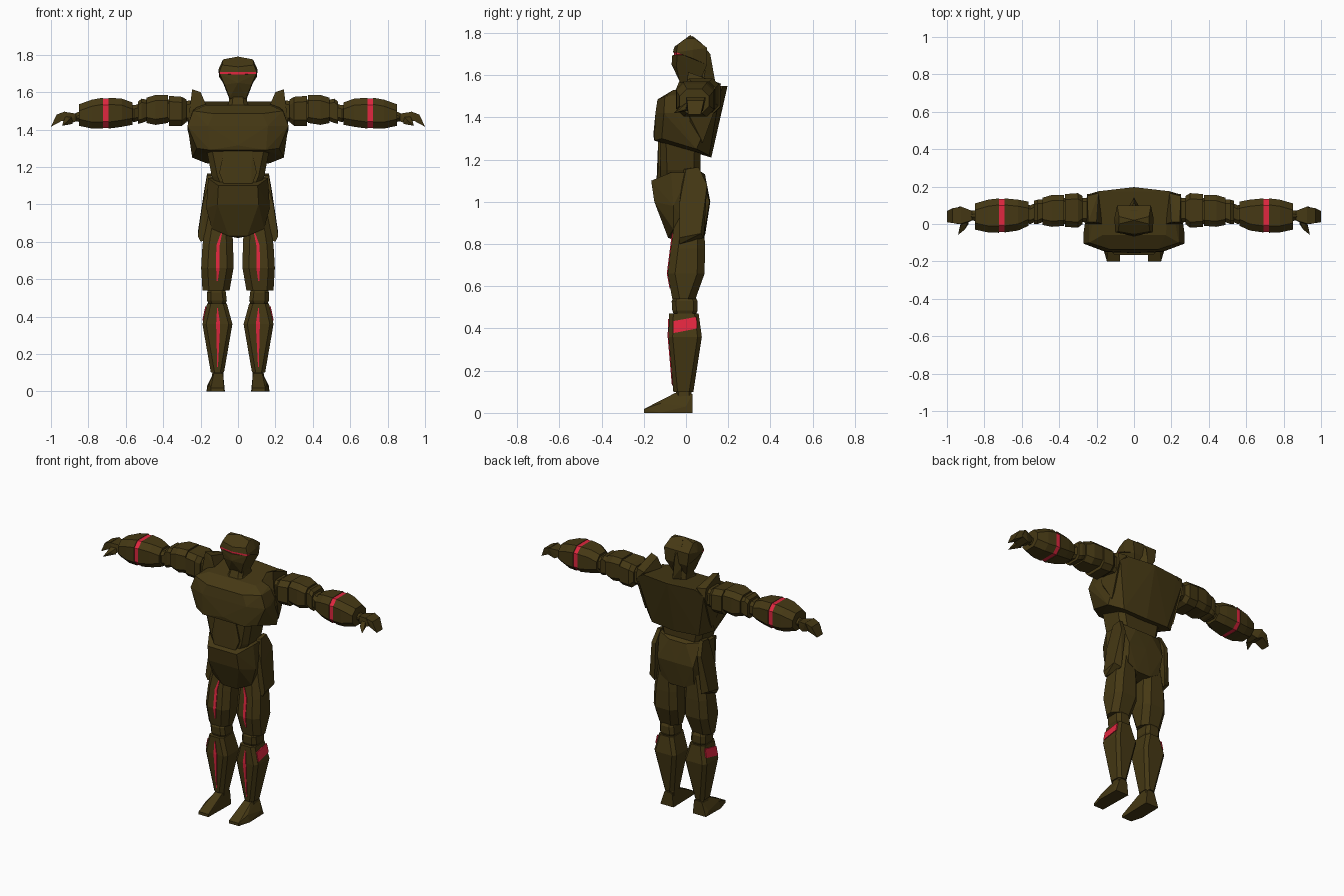
import bpy, bmesh

def material(name, rgb):
    m = bpy.data.materials.new(name)
    m.diffuse_color = (*rgb, 1)
    return m

OLIVE = material("dark olive", (0.060, 0.040, 0.007))
RED = material("signal red", (0.75, 0.02, 0.05))

def finish(name, bm, mat):
    bmesh.ops.recalc_face_normals(bm, faces=bm.faces)
    me = bpy.data.meshes.new(name)
    bm.to_mesh(me)
    bm.free()
    me.materials.append(mat)
    bpy.context.collection.objects.link(bpy.data.objects.new(name, me))

def hull(name, pts, mat=OLIVE, both=False):
    """Faceted convex part; both=True adds the mirrored points."""
    bm = bmesh.new()
    pts = set(pts) | ({(-x, y, z) for x, y, z in pts} if both else set())
    for p in sorted(pts):
        bm.verts.new(p)
    res = bmesh.ops.convex_hull(bm, input=bm.verts)
    loose = [v for v in bm.verts if not v.link_faces]
    bmesh.ops.delete(bm, geom=loose, context='VERTS')
    bmesh.ops.dissolve_limit(bm, angle_limit=0.01, verts=bm.verts, edges=bm.edges)
    finish(name, bm, mat)

def loft(name, axis, sections, c=0.02, mat=OLIVE, side=1):
    """Skin chamfered rectangles (pos, a0, a1, b0, b1) along x or z."""
    bm = bmesh.new()
    rings = []
    for p, a0, a1, b0, b1 in sections:
        if c:
            ring = [(a0 + c, b0), (a1 - c, b0), (a1, b0 + c), (a1, b1 - c),
                    (a1 - c, b1), (a0 + c, b1), (a0, b1 - c), (a0, b0 + c)]
        else:
            ring = [(a0, b0), (a1, b0), (a1, b1), (a0, b1)]
        co = [(p, a, b) if axis == 'x' else (a, b, p) for a, b in ring]
        rings.append([bm.verts.new((side * x, y, z)) for x, y, z in co])
    n = len(rings[0])
    for r, s in zip(rings, rings[1:]):
        for i in range(n):
            bm.faces.new((r[i], r[(i + 1) % n], s[(i + 1) % n], s[i]))
    bm.faces.new(rings[0])
    bm.faces.new(rings[-1])
    finish(name, bm, mat)

# Head: helmet, visor, face, rear crest, neck
hull("helmet", [(0.10, -0.045, 1.708), (0.105, 0.03, 1.72), (0.085, -0.04, 1.745), (0.08, 0.0, 1.775),
                (0.0, 0.02, 1.79), (0.08, 0.04, 1.775), (0.09, 0.10, 1.73), (0.08, 0.10, 1.65),
                (0.10, 0.03, 1.68), (0.0, -0.062, 1.708), (0.0, -0.055, 1.735)], both=True)
hull("visor", [(0.100, -0.044, 1.71), (0.100, -0.044, 1.697), (0.0, -0.058, 1.708), (0.0, -0.058, 1.694),
               (0.100, -0.005, 1.71), (0.100, -0.005, 1.697)], RED, True)
hull("face", [(0.097, -0.042, 1.697), (0.0, -0.066, 1.694), (0.0, -0.068, 1.65), (0.072, -0.045, 1.64),
              (0.045, -0.03, 1.57), (0.035, -0.015, 1.55), (0.045, 0.06, 1.56), (0.08, 0.10, 1.65),
              (0.095, 0.05, 1.697)], both=True)
hull("rear_crest", [(0.0, 0.03, 1.787), (0.02, 0.07, 1.755), (0.0, 0.115, 1.70), (0.03, 0.09, 1.62),
                    (0.0, 0.14, 1.56), (0.03, 0.08, 1.54)], both=True)
loft("neck", 'z', [(1.48, -0.085, 0.085, -0.07, 0.12), (1.54, -0.05, 0.05, -0.045, 0.09),
                   (1.60, -0.045, 0.045, -0.02, 0.08)])

# Torso
hull("chest", [(0.13, -0.135, 1.485), (0.05, -0.06, 1.53), (0.17, -0.06, 1.53), (0.24, -0.10, 1.50),
               (0.27, -0.105, 1.42), (0.27, -0.05, 1.42), (0.22, -0.115, 1.30), (0.15, -0.15, 1.29),
               (0.0, -0.155, 1.315), (0.16, -0.145, 1.42), (0.245, 0.05, 1.25), (0.24, 0.16, 1.51),
               (0.19, 0.175, 1.55), (0.0, 0.197, 1.55), (0.17, 0.11, 1.22), (0.0, 0.12, 1.21),
               (0.08, 0.05, 1.53)], both=True)
loft("abdomen", 'z', [(1.08, -0.11, 0.11, -0.12, 0.06), (1.15, -0.14, 0.14, -0.12, 0.068),
                      (1.30, -0.17, 0.17, -0.125, 0.07)], 0.03)
hull("abdomen_plate", [(0.075, -0.132, 1.29), (0.10, -0.13, 1.17), (0.07, -0.14, 1.09),
                       (0.075, -0.1, 1.29), (0.10, -0.1, 1.17), (0.07, -0.1, 1.09)], both=True)

# Pelvis: front guard and seat
hull("pelvis_front", [(0.105, -0.165, 1.10), (0.16, -0.07, 1.14), (0.11, -0.15, 1.0), (0.17, -0.06, 0.98),
                      (0.14, -0.06, 0.87), (0.05, -0.085, 0.83), (0.0, -0.06, 0.82), (0.0, 0.0, 0.82),
                      (0.14, 0.02, 0.88), (0.16, 0.02, 1.14)], both=True)
hull("pelvis_back", [(0.15, 0.0, 1.15), (0.15, 0.06, 1.15), (0.06, 0.09, 1.13), (0.13, 0.112, 1.0),
                     (0.0, 0.115, 1.0), (0.05, 0.09, 0.84), (0.12, 0.09, 0.88), (0.16, 0.02, 0.9),
                     (0.03, 0.0, 0.83)], both=True)

# Limbs, one set per side
for side, tag in ((1, "right"), (-1, "left")):
    def L(name, axis, sections, c=0.02, mat=OLIVE):
        loft(f"{tag}_{name}", axis, sections, c, mat, side)

    def H(name, pts, mat=OLIVE):
        hull(f"{tag}_{name}", [(side * x, y, z) for x, y, z in pts], mat)

    # Shoulder fin
    H("shoulder_fin", [(0.17, 0.0, 1.53), (0.20, 0.01, 1.60), (0.245, 0.01, 1.615), (0.19, 0.165, 1.56),
                       (0.25, 0.15, 1.565), (0.26, 0.0, 1.50), (0.25, 0.16, 1.50), (0.24, 0.08, 1.28),
                       (0.27, 0.02, 1.40), (0.19, 0.02, 1.28)])
    # Upper arm blocks and elbow
    L("shoulder_joint", 'x', [(0.22, 0.01, 0.14, 1.43, 1.56), (0.30, 0.01, 0.14, 1.45, 1.55)])
    L("deltoid", 'x', [(0.275, 0.0, 0.15, 1.44, 1.56), (0.30, -0.02, 0.165, 1.42, 1.575),
                       (0.37, -0.015, 0.16, 1.42, 1.58)], 0.03)
    L("biceps", 'x', [(0.375, -0.01, 0.155, 1.435, 1.585), (0.44, -0.015, 0.155, 1.425, 1.585),
                      (0.49, -0.005, 0.14, 1.435, 1.57)], 0.03)
    L("arm_core", 'x', [(0.36, 0.0, 0.14, 1.44, 1.56), (0.49, 0.01, 0.13, 1.445, 1.56),
                        (0.515, 0.0, 0.13, 1.435, 1.565), (0.535, 0.0, 0.125, 1.43, 1.55)])
    L("elbow", 'x', [(0.52, 0.015, 0.115, 1.45, 1.54), (0.555, 0.0, 0.10, 1.44, 1.53),
                     (0.60, 0.01, 0.11, 1.45, 1.54)])
    # Forearm shells with a coloured band between
    L("forearm_rear", 'x', [(0.565, -0.01, 0.12, 1.425, 1.545), (0.62, -0.035, 0.13, 1.415, 1.565),
                            (0.692, -0.045, 0.137, 1.405, 1.57)], 0.035)
    L("forearm_band", 'x', [(0.685, -0.043, 0.133, 1.408, 1.567), (0.73, -0.043, 0.133, 1.408, 1.567)],
      0.035, RED)
    L("forearm_front", 'x', [(0.722, -0.047, 0.137, 1.405, 1.57), (0.78, -0.045, 0.13, 1.405, 1.56),
                             (0.85, -0.03, 0.11, 1.42, 1.535)], 0.035)
    # Hand, curled fingers and thumb
    L("wrist", 'x', [(0.84, 0.015, 0.075, 1.44, 1.50), (0.875, 0.02, 0.07, 1.445, 1.485)])
    H("palm", [(0.865, 0.02, 1.445), (0.865, 0.07, 1.445), (0.865, 0.02, 1.485), (0.865, 0.07, 1.485),
               (0.93, 0.0, 1.495), (0.93, 0.095, 1.495), (0.95, 0.0, 1.45), (0.95, 0.085, 1.45),
               (0.90, 0.0, 1.43), (0.90, 0.08, 1.43)])
    H("fingers", [(0.925, 0.0, 1.497), (0.925, 0.09, 1.497), (0.97, 0.005, 1.48), (0.97, 0.085, 1.48),
                  (1.0, 0.01, 1.415), (1.0, 0.07, 1.415), (0.935, 0.005, 1.45), (0.935, 0.085, 1.45)])
    H("thumb", [(0.885, 0.02, 1.47), (0.92, 0.01, 1.475), (0.885, 0.0, 1.43), (0.925, 0.01, 1.44),
                (0.905, -0.03, 1.45), (0.935, -0.03, 1.44), (0.94, -0.058, 1.42)])
    # Hip side guard
    H("hip_guard", [(0.14, -0.01, 1.155), (0.165, 0.0, 1.155), (0.165, 0.06, 1.165), (0.14, 0.06, 1.165),
                    (0.18, 0.10, 1.08), (0.15, 0.10, 1.08), (0.215, -0.03, 0.83), (0.215, 0.07, 0.85),
                    (0.17, -0.03, 0.81), (0.17, 0.085, 0.83), (0.20, -0.03, 0.80), (0.19, -0.03, 1.0)])
    # Thigh with front stripe
    L("thigh", 'z', [(0.54, 0.045, 0.19, -0.065, 0.045), (0.66, 0.024, 0.197, -0.087, 0.088),
                     (0.78, 0.026, 0.19, -0.072, 0.09), (0.94, 0.035, 0.165, -0.05, 0.085)], 0.035)
    L("thigh_stripe", 'z', [(0.59, 0.108, 0.114, -0.078, -0.07), (0.66, 0.098, 0.117, -0.091, -0.083),
                            (0.78, 0.098, 0.116, -0.076, -0.068), (0.85, 0.084, 0.09, -0.067, -0.059)],
      0, RED)
    # Knee
    L("knee", 'z', [(0.46, 0.07, 0.155, -0.055, 0.045), (0.485, 0.06, 0.165, -0.065, 0.055),
                    (0.53, 0.065, 0.165, -0.068, 0.055), (0.56, 0.075, 0.155, -0.05, 0.04)])
    # Shin with front stripe and outer panel
    L("shin", 'z', [(0.10, 0.075, 0.145, -0.06, 0.035), (0.36, 0.03, 0.19, -0.083, 0.075),
                    (0.47, 0.06, 0.165, -0.08, 0.06)])
    L("shin_stripe", 'z', [(0.13, 0.107, 0.111, -0.067, -0.059), (0.36, 0.095, 0.117, -0.087, -0.079),
                           (0.445, 0.108, 0.112, -0.085, -0.077)], 0, RED)
    H("shin_panel", [(x + d, y, z) for d in (-0.004, 0.004) for x, y, z in
                     ((0.187, -0.06, 0.378), (0.182, 0.053, 0.40), (0.171, 0.05, 0.455),
                      (0.175, -0.06, 0.435))], RED)
    # Ankle and foot
    L("ankle", 'z', [(0.03, 0.075, 0.145, -0.05, 0.03), (0.12, 0.08, 0.135, -0.045, 0.025)], 0.012)
    H("foot", [(0.07, 0.03, 0.0), (0.165, 0.03, 0.0), (0.08, 0.03, 0.09), (0.135, 0.03, 0.09),
               (0.08, -0.05, 0.095), (0.13, -0.05, 0.095), (0.075, -0.12, 0.05), (0.155, -0.12, 0.045),
               (0.075, -0.2, 0.018), (0.145, -0.2, 0.018), (0.075, -0.2, 0.0), (0.145, -0.2, 0.0),
               (0.168, -0.12, 0.0), (0.165, 0.0, 0.03)])
